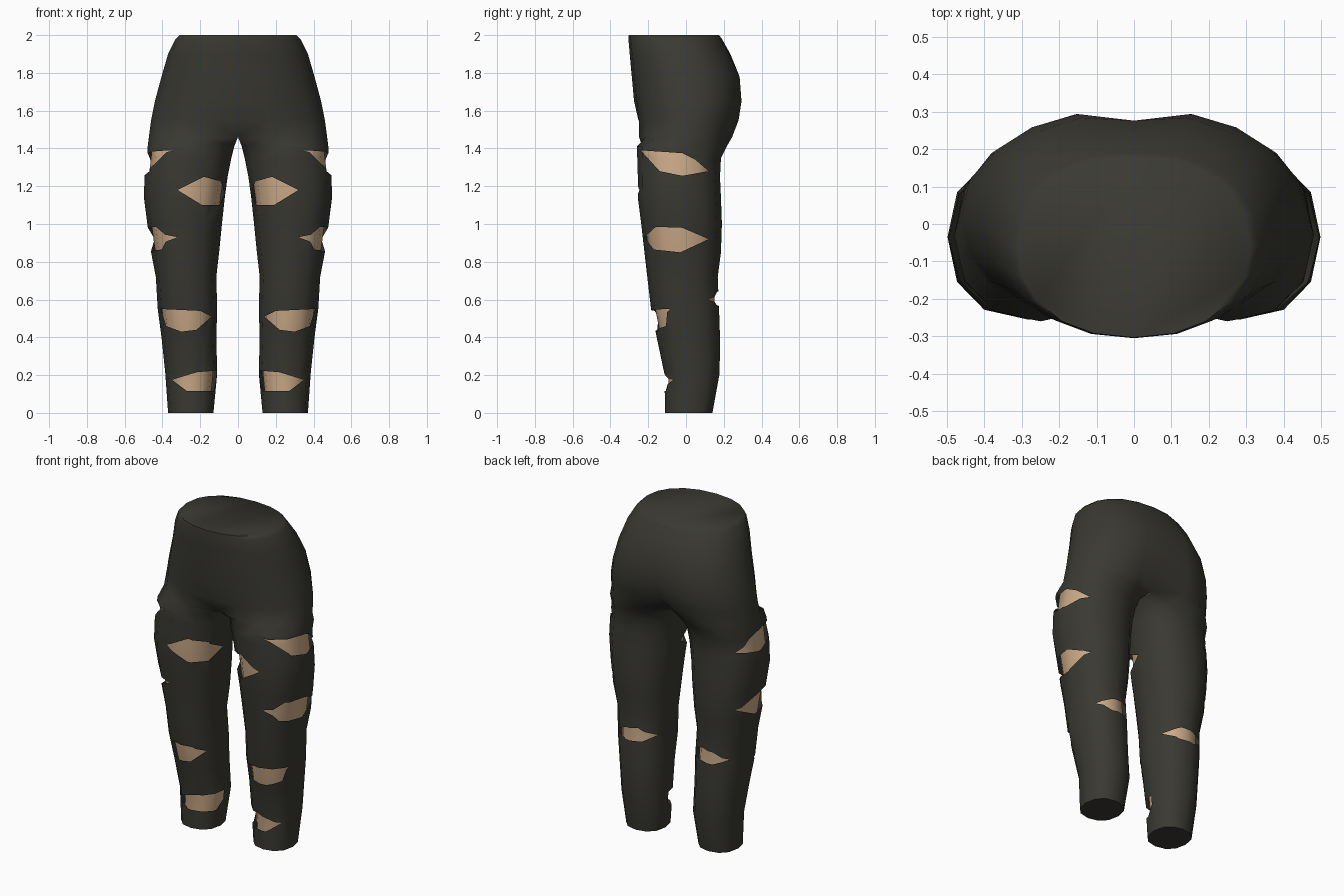
import bpy, bmesh, math

if "Cube" in bpy.data.objects:
    bpy.data.objects.remove(bpy.data.objects["Cube"])

SIDES = 12

def material(name, rgb):
    m = bpy.data.materials.new(name)
    m.diffuse_color = (*rgb, 1)
    m.use_nodes = True
    m.node_tree.nodes["Principled BSDF"].inputs["Base Color"].default_value = m.diffuse_color
    return m

cloth = material("charcoal cloth", (0.042, 0.041, 0.033))
skin = material("tan skin", (0.61, 0.41, 0.25))

# leg rings: z, inner x, outer x, front y, back y
LEG = [(0, .13, .37, -.11, .14), (.21, .11, .385, -.115, .178), (.4, .115, .405, -.155, .18),
       (.55, .11, .425, -.185, .175), (.72, .115, .435, -.205, .168), (.85, .10, .46, -.22, .185),
       (1.0, .085, .48, -.237, .19), (1.14, .07, .498, -.255, .185), (1.25, .055, .495, -.255, .18),
       (1.35, .035, .482, -.258, .185), (1.41, .02, .478, -.26, .215)]
# hip rings: z, half width, front y, back y, front dip and back dip on the centre line
HIP = [(1.46, .472, -.26, .255, .06, .10), (1.55, .46, -.262, .29, .01, .045),
       (1.65, .44, -.275, .306, 0, .03), (1.78, .405, -.287, .296, 0, .02),
       (1.9, .37, -.298, .24, 0, .005), (1.98, .33, -.305, .19, 0, 0), (2.0, .31, -.303, .175, 0, 0)]

def power(v, e):
    return math.copysign(abs(v) ** e, v)

def leg_ring(z, xi, xo, yf, yb, inset):
    cx, rx, cy, ry = (xi + xo) / 2, (xo - xi) / 2 - inset, (yf + yb) / 2, (yb - yf) / 2 - inset
    for k in range(SIDES):
        a = math.radians(-150 + 30 * k)
        yield cx + rx * power(math.cos(a), .88), cy + ry * power(math.sin(a), .88), z

def hip_ring(z, w, yf, yb, df, db, inset):
    w, yf, yb = w - inset, yf + inset, yb - inset
    cy, ry = (yf + yb) / 2, (yb - yf) / 2
    for k in range(SIDES - 1):
        a = math.radians(-90 + 18 * k)
        e = .85 if a > 0 else .95
        x = 0 if k in (0, SIDES - 2) else w * power(math.cos(a), .9)
        yield x, cy + ry * power(math.sin(a), e) + (df if k == 0 else -db if k == SIDES - 2 else 0), z
    yield 0, cy, z + .01

def body(name, mats, inset=0, hips=HIP):
    """Loft one leg into one half of the hips, then mirror it across x."""
    bm = bmesh.new()
    rings = [list(leg_ring(*r, inset)) for r in LEG] + [list(hip_ring(*r, inset)) for r in hips]
    rings = [[bm.verts.new(p) for p in r] for r in rings]
    for i, (a, b) in enumerate(zip(rings, rings[1:])):
        for k in range(SIDES):
            if i >= len(LEG) and k >= SIDES - 2:
                continue                      # no wall inside the hips
            n = (k + 1) % SIDES
            bm.faces.new((a[k], a[n], b[n], b[k]))
    bm.faces.new(rings[0])
    bm.faces.new(rings[-1][:-1])
    bmesh.ops.delete(bm, geom=[v for v in bm.verts if not v.link_faces], context='VERTS')
    both = bmesh.ops.duplicate(bm, geom=bm.verts[:] + bm.edges[:] + bm.faces[:])["geom"]
    for v in both:
        if isinstance(v, bmesh.types.BMVert):
            v.co.x *= -1
    bmesh.ops.remove_doubles(bm, verts=bm.verts, dist=1e-5)
    return finish(bm, name, mats)

def finish(bm, name, mats):
    bmesh.ops.recalc_face_normals(bm, faces=bm.faces)
    me = bpy.data.meshes.new(name)
    bm.to_mesh(me)
    bm.free()
    for m in mats:
        me.materials.append(m)
    ob = bpy.data.objects.new(name, me)
    bpy.context.collection.objects.link(ob)
    return ob

# tears: axis, start and end along it, outline as (x or y, z)
TEARS = [
    ('x', .27, .7, [(-.24, 1.39), (-.02, 1.375), (.05, 1.34), (.12, 1.28), (-.02, 1.255), (-.14, 1.28)]),
    ('x', .27, .7, [(-.22, .93), (-.16, .985), (-.02, .98), (.12, .92), (-.03, .85), (-.17, .865)]),
    ('y', -.5, -.03, [(.32, 1.18), (.18, 1.25), (.09, 1.225), (.07, 1.16), (.10, 1.10), (.19, 1.10)]),
    ('y', -.5, 0, [(.14, .51), (.20, .54), (.41, .55), (.38, .46), (.30, .43), (.22, .44)]),
    ('y', -.5, .02, [(.105, .225), (.22, .215), (.35, .175), (.27, .115), (.13, .115), (.115, .17)]),
    ('y', .06, .5, [(.13, .605), (.22, .65), (.30, .64), (.385, .60), (.30, .565), (.20, .57)]),
]

def tear_cutter():
    bm = bmesh.new()
    for axis, d0, d1, outline in TEARS:
        for s in (1, -1):
            ends = [[bm.verts.new((s * d, u, z) if axis == 'x' else (s * u, d, z))
                     for u, z in outline] for d in (d0, d1)]
            n = len(outline)
            for e in ends:
                bm.faces.new(e)
            for k in range(n):
                j = (k + 1) % n
                bm.faces.new((ends[0][k], ends[0][j], ends[1][j], ends[1][k]))
    for f in bm.faces:
        f.material_index = 1
    return finish(bm, "tear_cutter", [cloth, skin])

def smooth(ob, angle):
    bpy.ops.object.select_all(action='DESELECT')
    ob.select_set(True)
    bpy.context.view_layer.objects.active = ob
    bpy.ops.object.shade_smooth_by_angle(angle=math.radians(angle))

# leggings with torn openings
leggings = body("leggings", [cloth, skin])
cutter = tear_cutter()
cutter.hide_render = True
mod = leggings.modifiers.new("tears", 'BOOLEAN')
mod.operation, mod.solver, mod.object = 'DIFFERENCE', 'EXACT', cutter
bpy.context.view_layer.objects.active = leggings
leggings.select_set(True)
bpy.ops.object.modifier_apply(modifier=mod.name)
bpy.data.objects.remove(cutter)

# keep only the cloth surface so the tears are open
bm = bmesh.new()
bm.from_mesh(leggings.data)
bmesh.ops.delete(bm, geom=[f for f in bm.faces if f.material_index == 1], context='FACES')
bm.to_mesh(leggings.data)
bm.free()
while len(leggings.data.materials) > 1:
    leggings.data.materials.pop()
smooth(leggings, 60)

# bare legs under the cloth
legs = body("bare_legs", [skin], inset=.022, hips=HIP[:2])
for v in legs.data.vertices:
    v.co.z = max(v.co.z, .006)
smooth(legs, 60)
